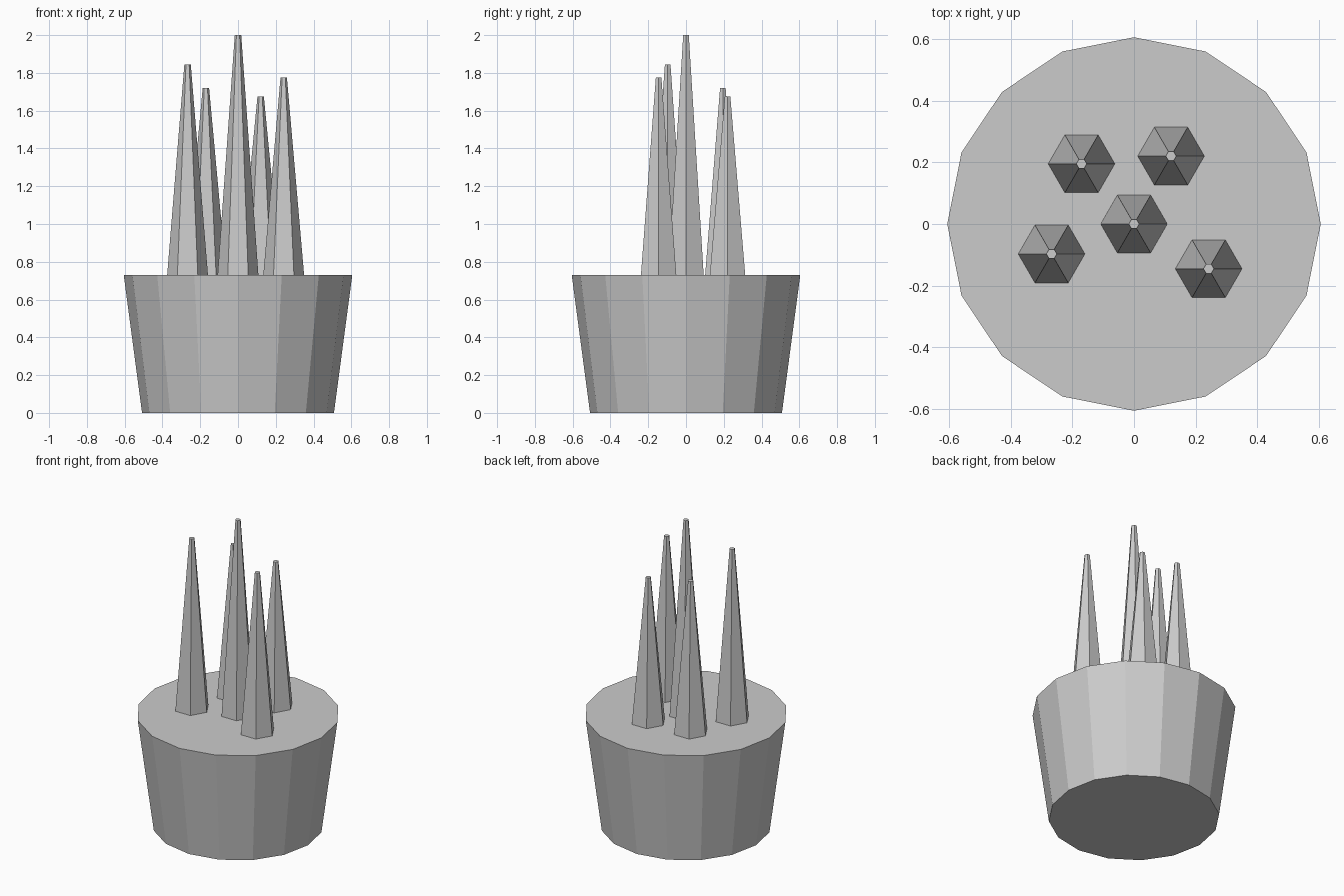
import bpy
import math

if "Cube" in bpy.data.objects:
    bpy.data.objects.remove(bpy.data.objects["Cube"])

grey = bpy.data.materials.new("light_grey")
grey.diffuse_color = (0.6, 0.6, 0.6, 1.0)
grey.use_nodes = True
grey.node_tree.nodes["Principled BSDF"].inputs["Base Color"].default_value = grey.diffuse_color


def tapered(name, sides, r_bottom, r_top, z0, z1, x=0.0, y=0.0, turn=0.0):
    """Flat-faced tapered prism with capped ends."""
    bpy.ops.mesh.primitive_cone_add(vertices=sides, radius1=r_bottom, radius2=r_top,
                                    depth=z1 - z0, location=(x, y, (z0 + z1) / 2),
                                    rotation=(0, 0, turn))
    obj = bpy.context.object
    obj.name = name
    obj.data.materials.append(grey)
    return obj


RIM = 0.73

# Sixteen-sided pot, wider at the rim, closed on top
tapered("pot", 16, 0.508, 0.605, 0.0, RIM)

# Six-sided spikes standing on the pot: x, y, tip height
spikes = [
    (0.0, 0.0, 2.0),
    (-0.267, -0.097, 1.845),
    (-0.17, 0.195, 1.72),
    (0.12, 0.22, 1.675),
    (0.242, -0.145, 1.775),
]
for i, (x, y, top) in enumerate(spikes):
    tapered(f"spike_{i + 1}", 6, 0.108, 0.017, RIM, top, x, y, math.radians(30))
